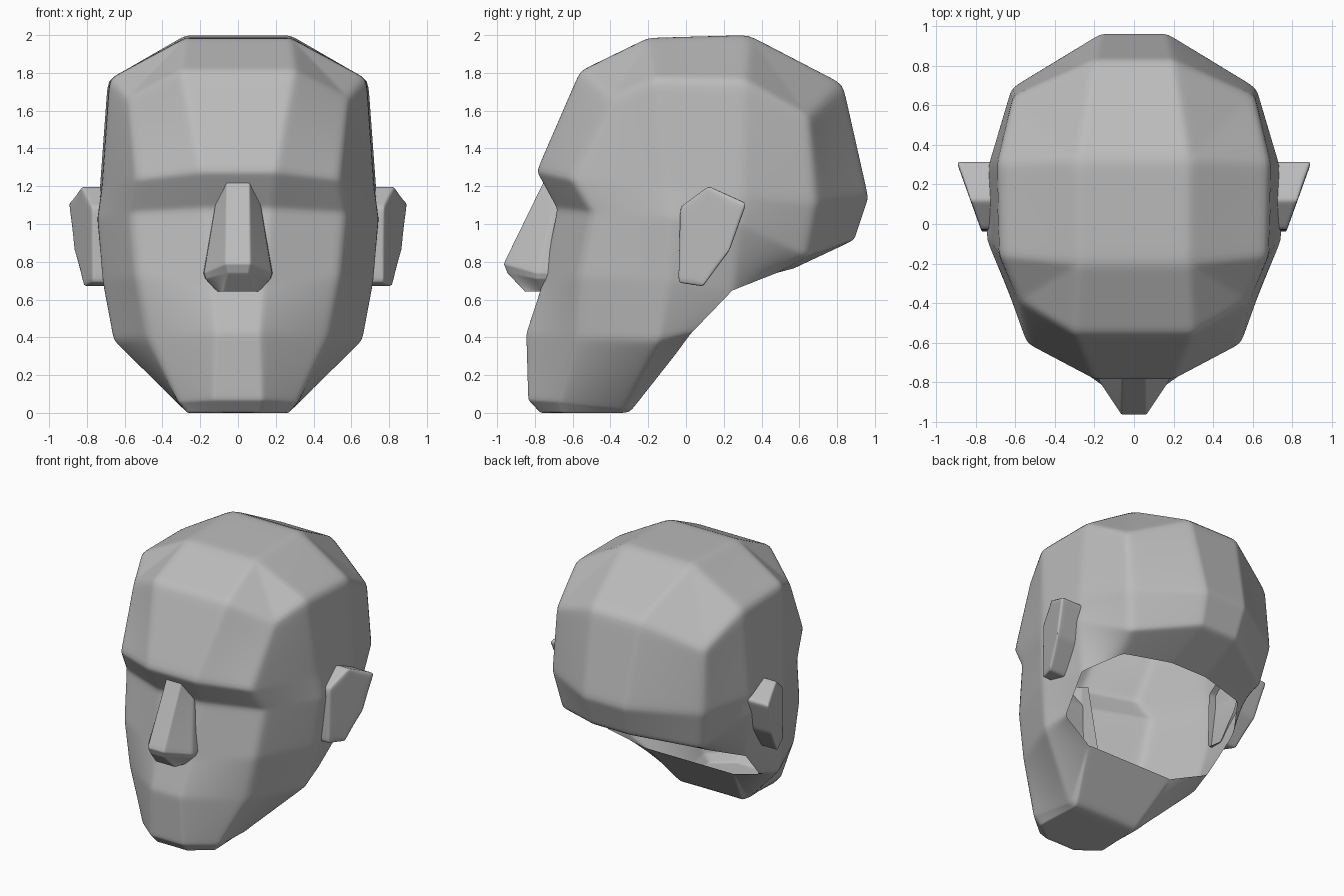
import bpy
import bmesh

default_cube = bpy.data.objects.get("Cube")
if default_cube:
    bpy.data.objects.remove(default_cube, do_unlink=True)

clay = bpy.data.materials.new("grey_clay")
clay.use_nodes = True
clay.diffuse_color = (0.5, 0.5, 0.5, 1)
clay.node_tree.nodes["Principled BSDF"].inputs["Base Color"].default_value = clay.diffuse_color


def half_part(name, verts, faces, softness):
    """Build the left half of a part, mirror it and soften its plane edges."""
    mesh = bpy.data.meshes.new(name)
    mesh.from_pydata(verts, [], faces)
    bm = bmesh.new()
    bm.from_mesh(mesh)
    bmesh.ops.remove_doubles(bm, verts=bm.verts, dist=0.001)
    bmesh.ops.recalc_face_normals(bm, faces=bm.faces)
    for face in bm.faces:
        face.smooth = True
    bm.to_mesh(mesh)
    bm.free()
    mesh.materials.append(clay)
    part = bpy.data.objects.new(name, mesh)
    bpy.context.collection.objects.link(part)
    part.modifiers.new("mirror", "MIRROR").use_clip = True
    divide = part.modifiers.new("divide", "SUBSURF")
    divide.subdivision_type = "SIMPLE"
    divide.levels = divide.render_levels = 4
    soften = part.modifiers.new("soften", "SMOOTH")
    soften.factor = 0.5
    soften.iterations = softness
    return part


def on_midline(point):
    return (0, point[1], point[2])


def bridge(upper, lower):
    """Quads between two rows, as far as the shorter one reaches."""
    count = min(len(upper), len(lower)) - 1
    return [(upper[i], upper[i + 1], lower[i + 1], lower[i]) for i in range(count)]


def loft(rows):
    """Number the points of all rows and bridge each row to the next."""
    verts, index_rows, faces = [], [], []
    for row in rows:
        index_rows.append(range(len(verts), len(verts) + len(row)))
        verts += row
    for upper, lower in zip(index_rows, index_rows[1:]):
        faces += bridge(upper, lower)
    return verts, faces, index_rows


# Head rows: front edge, face corner, side front, side back, back corner, back edge
crown_front, crown_back = (0.28, -0.2, 1.985), (0.28, 0.33, 2.0)
crown = [crown_front] * 3 + [crown_back] * 3
cranium = [(0.3, -0.56, 1.81), (0.58, -0.39, 1.67), (0.68, -0.16, 1.77),
           (0.69, 0.31, 1.76), (0.61, 0.65, 1.57), (0.2, 0.83, 1.74)]
brow = [(0.2, -0.79, 1.28), (0.54, -0.61, 1.24), (0.72, -0.1, 1.2),
        (0.735, 0.3, 1.15), (0.62, 0.69, 1.11), (0.17, 0.965, 1.14)]
eye_line = [(0.18, -0.68, 1.08), (0.57, -0.5, 1.06), (0.745, -0.08, 1.03),
            (0.74, 0.28, 1.0), (0.57, 0.64, 0.83), (0.15, 0.89, 0.915)]
nose_line = [(0.14, -0.76, 0.68), (0.54, -0.57, 0.72), (0.72, -0.1, 0.7),
             (0.66, 0.25, 0.64), (0.5, 0.48, 0.74), (0.15, 0.56, 0.76)]
# The neck is open, so the lower rows stop at its rim
jaw = [(0.12, -0.845, 0.42), (0.48, -0.59, 0.4), (0.66, -0.15, 0.38), (0.62, 0.03, 0.42)]
throat = (0.36, -0.04, 0.33)
chin = [(0.13, -0.835, 0.07), (0.32, -0.67, 0.06), (0.29, -0.32, 0.02), throat]
chin_base = [(0.12, -0.77, 0), (0.27, -0.66, 0), (0.25, -0.3, 0), throat]

closed_rows = [crown, cranium, brow, eye_line, nose_line]
rows = [[on_midline(r[0])] + r + [on_midline(r[-1])] for r in closed_rows]
rows += [[on_midline(r[0])] + r for r in (jaw, chin, chin_base)]
verts, faces, index = loft(rows)

# Crown cap, chin underside and throat
top, base = index[0], index[-1]
faces.append((top[0], top[1], top[4], top[7]))
chin_back, throat_middle = len(verts), len(verts) + 1
verts += [on_midline(chin_base[2]), on_midline(throat)]
faces.append((base[0], base[1], base[2], base[3], chin_back))
faces.append((base[3], base[4], throat_middle, chin_back))
half_part("head", verts, faces, softness=7)

# Nose rows: ridge, wing, and a hidden edge inside the face
nose_rows = [
    [(0.06, -0.74, 1.25), (0.1, -0.66, 1.22), (0.1, -0.6, 1.2)],
    [(0.065, -0.965, 0.79), (0.18, -0.79, 0.74), (0.19, -0.6, 0.74)],
    [(0.055, -0.945, 0.74), (0.17, -0.79, 0.71), (0.18, -0.6, 0.71)],
    [(0.08, -0.85, 0.64), (0.11, -0.76, 0.64), (0.11, -0.6, 0.64)],
]
verts, faces, index = loft([[on_midline(r[0])] + r for r in nose_rows])
half_part("nose", verts, faces, softness=5)

# Ears: a plate flaring outwards to the back
outline = [(-0.03, 1.09), (0.12, 1.2), (0.32, 1.11), (0.23, 0.86), (0.09, 0.67), (-0.04, 0.69)]
inner = [(0.68, y, z) for y, z in outline]
outer = [(0.785 + 0.36 * y, y, z) for y, z in outline]
verts, faces, index = loft([inner + inner[:1], outer + outer[:1]])
faces.append(tuple(index[1][:-1]))
half_part("ears", verts, faces, softness=8)
